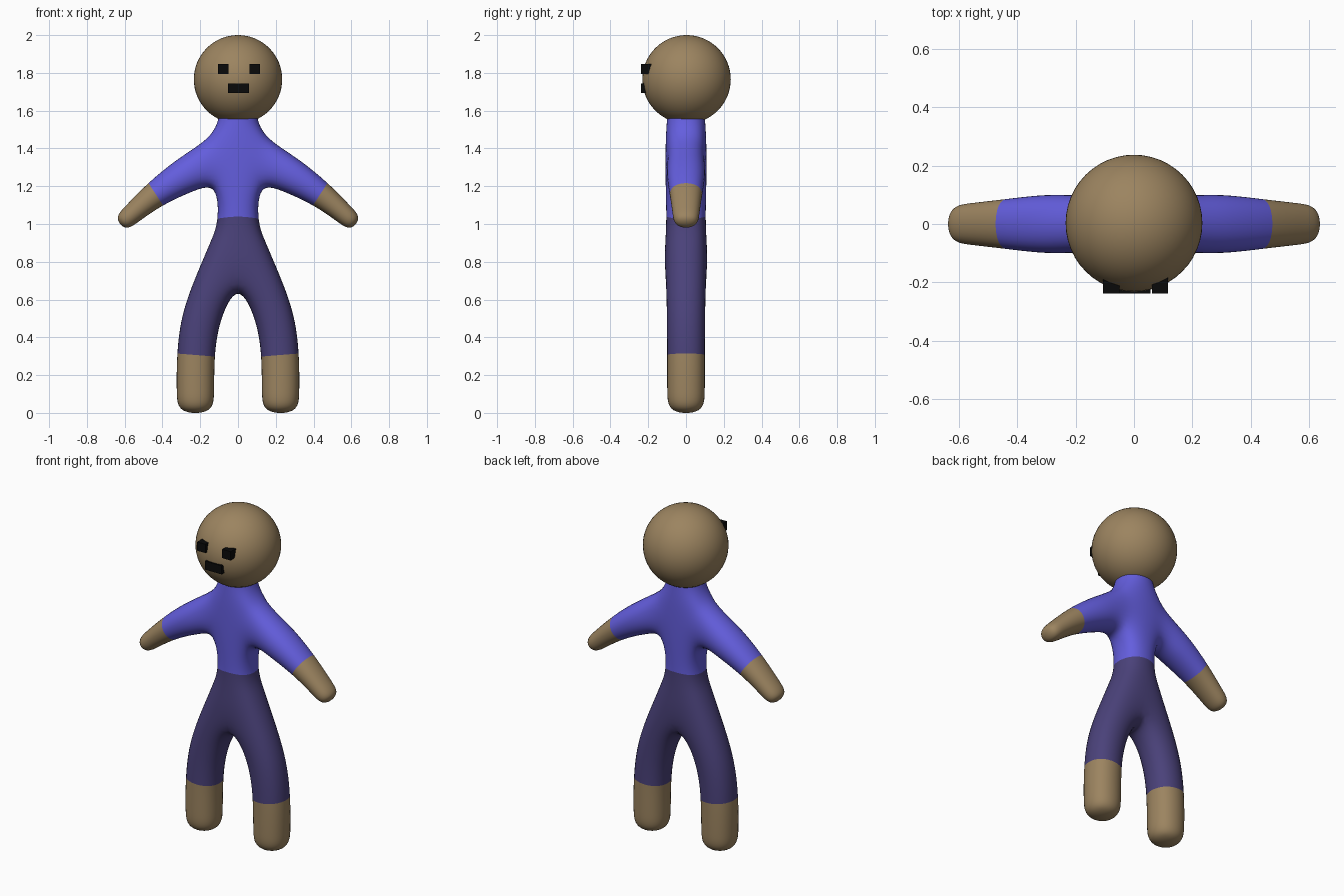
import bpy, bmesh
from mathutils import Vector

if "Cube" in bpy.data.objects:
    bpy.data.objects.remove(bpy.data.objects["Cube"])


def material(name, rgb):
    m = bpy.data.materials.new(name)
    m.diffuse_color = (*rgb, 1)
    m.use_nodes = True
    m.node_tree.nodes["Principled BSDF"].inputs["Base Color"].default_value = m.diffuse_color
    return m


SKIN = material("tan_skin", (0.332, 0.231, 0.117))
SHIRT = material("blue_shirt", (0.127, 0.112, 0.73))
PANTS = material("dark_purple_pants", (0.069, 0.054, 0.195))
BLACK = material("black", (0.003, 0.003, 0.003))
SK, SH, PA = 0, 1, 2

bm = bmesh.new()


def ring(front, back_from=None):
    return [bm.verts.new(p) for p in front]


def half_ring(a, b, z, c, zc):
    """Half a torso section: centre front, side front, side back, centre back."""
    return ring([(0, -c, zc), (a, -b, z), (a, b, z), (0, c, zc)])


def limb_ring(p, q, d):
    """Four-sided limb section between points p and q of the x-z plane."""
    return ring([(p[0], -d, p[1]), (q[0], -d, q[1]), (q[0], d, q[1]), (p[0], d, p[1])])


def bridge(r, s, mat, sides=(0, 1, 2, 3)):
    for i in sides:
        j = (i + 1) % 4
        bm.faces.new((r[i], r[j], s[j], s[i])).material_index = mat


# torso: neck top down to the crotch
top = half_ring(0.10, 0.06, 1.66, 0.118, 1.66)
neck = half_ring(0.10, 0.06, 1.56, 0.118, 1.56)
shoulder = half_ring(0.145, 0.10, 1.465, 0.113, 1.45)
armpit = half_ring(0.112, 0.10, 1.205, 0.113, 1.22)
waist = half_ring(0.107, 0.07, 1.01, 0.118, 1.04)
hip = half_ring(0.145, 0.095, 0.92, 0.117, 0.89)
crotch = half_ring(0.205, 0.112, 0.79, 0.12, 0.69)
bm.faces.new(top).material_index = SH
bridge(top, neck, SH, (0, 1, 2))
bridge(neck, shoulder, SH, (0, 1, 2))
bridge(shoulder, armpit, SH, (0, 2))      # side left open for the arm
bridge(armpit, waist, SH, (0, 1, 2))
bridge(waist, hip, PA, (0, 1, 2))
bridge(hip, crotch, PA, (0, 1, 2))

# leg and foot
leg = [crotch,
       limb_ring((0.094, 0.475), (0.308, 0.54), 0.109),
       limb_ring((0.117, 0.30), (0.334, 0.31), 0.109),
       limb_ring((0.117, 0.11), (0.334, 0.11), 0.109),
       limb_ring((0.122, -0.01), (0.329, -0.01), 0.104)]
for r, s, m in zip(leg, leg[1:], (PA, PA, SK, SK)):
    bridge(r, s, m)
bm.faces.new(leg[-1]).material_index = SK

# arm and hand
arm = [[shoulder[1], armpit[1], armpit[2], shoulder[2]],
       limb_ring((0.324, 1.355), (0.226, 1.172), 0.115),
       limb_ring((0.484, 1.22), (0.401, 1.095), 0.092),
       limb_ring((0.602, 1.095), (0.528, 1.005), 0.077),
       limb_ring((0.66, 1.033), (0.596, 0.957), 0.068)]
for r, s, m in zip(arm, arm[1:], (SH, SH, SK, SK)):
    bridge(r, s, m)
bm.faces.new(arm[-1]).material_index = SK

# mirrored and smoothed body
bmesh.ops.recalc_face_normals(bm, faces=bm.faces)
probe = neck[0].link_faces[0]
if probe.normal.dot(probe.calc_center_median() - Vector((0, 0, 1.55))) < 0:
    bmesh.ops.reverse_faces(bm, faces=bm.faces)
for f in bm.faces:
    f.smooth = True
mesh = bpy.data.meshes.new("body")
bm.to_mesh(mesh)
bm.free()
for m in (SKIN, SHIRT, PANTS):
    mesh.materials.append(m)
body = bpy.data.objects.new("body", mesh)
bpy.context.collection.objects.link(body)
mirror = body.modifiers.new("mirror", 'MIRROR')
mirror.use_clip = True
sub = body.modifiers.new("smooth", 'SUBSURF')
sub.levels = sub.render_levels = 3

# head
bpy.ops.mesh.primitive_uv_sphere_add(segments=48, ring_count=32, radius=0.234,
                                     location=(0, 0.003, 1.766))
head = bpy.context.object
head.name = "head"
head.data.materials.append(SKIN)
bpy.ops.object.shade_smooth()


# face features: blocks set into the head
def block(name, x0, x1, z0, z1):
    y0, y1 = -0.237, -0.17
    bpy.ops.mesh.primitive_cube_add(
        size=1, location=((x0 + x1) / 2, (y0 + y1) / 2, (z0 + z1) / 2))
    o = bpy.context.object
    o.name = name
    o.scale = (x1 - x0, y1 - y0, z1 - z0)
    bpy.ops.object.transform_apply(location=False, rotation=False, scale=True)
    o.data.materials.append(BLACK)


block("right_eye", -0.106, -0.05, 1.793, 1.846)
block("left_eye", 0.061, 0.116, 1.793, 1.846)
block("mouth", -0.053, 0.057, 1.693, 1.745)
